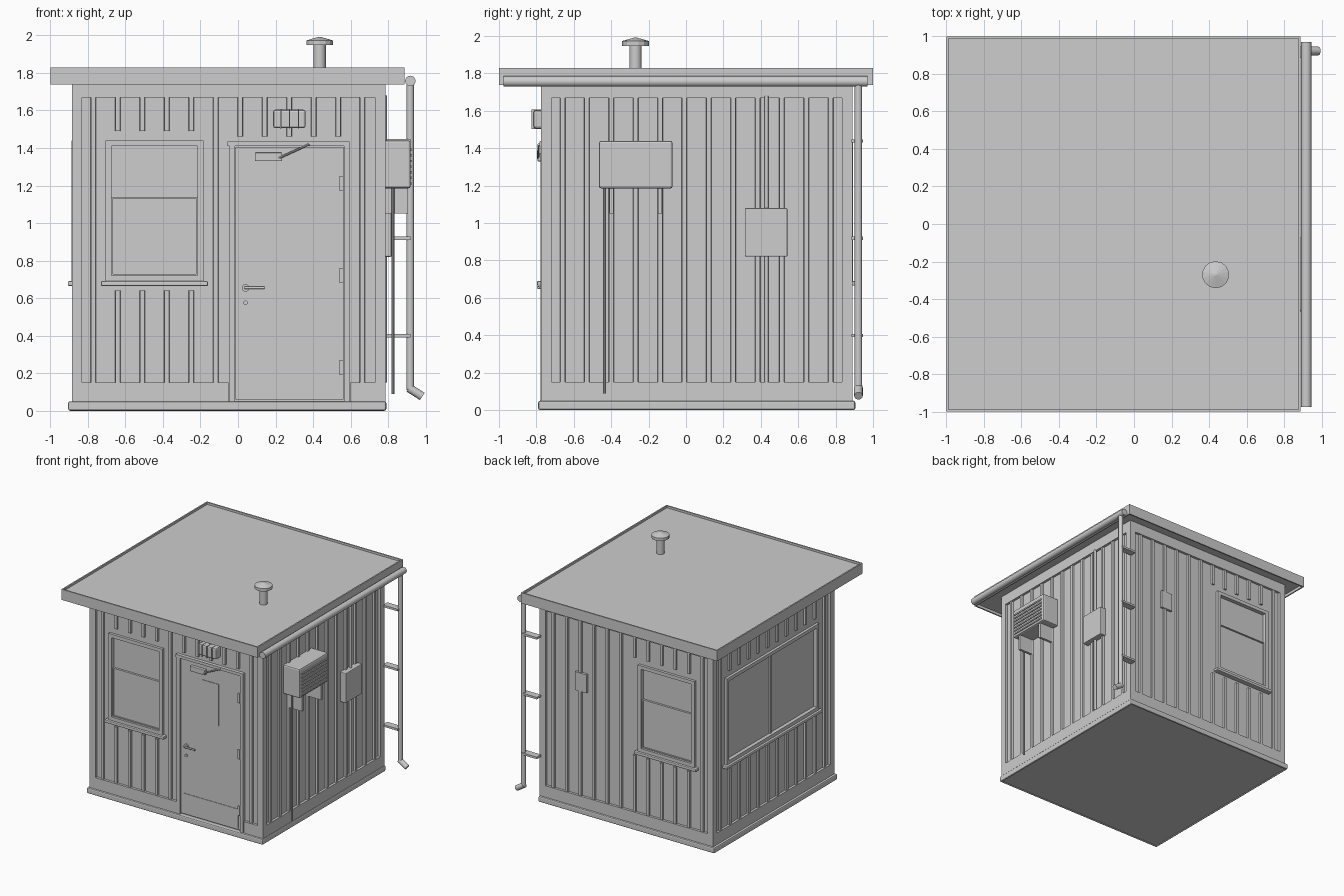
import bpy, bmesh, math
from mathutils import Vector, Matrix

if "Cube" in bpy.data.objects:
    bpy.data.objects.remove(bpy.data.objects["Cube"])

grey = bpy.data.materials.new("plain grey")
grey.diffuse_color = (0.61, 0.61, 0.61, 1)
grey.use_nodes = True
grey.node_tree.nodes["Principled BSDF"].inputs["Base Color"].default_value = grey.diffuse_color

X0, X1, Y0, Y1 = -0.885, 0.785, -0.775, 0.89   # outer wall planes
REC = 0.021                                    # cladding recess


def place(face, u, z, d):
    """Wall coordinates (along, height, outward) to world."""
    return Vector({"front": (u, Y0 - d, z), "back": (u, Y1 + d, z),
                   "right": (X1 + d, u, z), "left": (X0 - d, u, z)}[face])


def finish(name, bm, bevel=0, smooth=False):
    bmesh.ops.recalc_face_normals(bm, faces=bm.faces)
    me = bpy.data.meshes.new(name)
    bm.to_mesh(me)
    bm.free()
    me.materials.append(grey)
    ob = bpy.data.objects.new(name, me)
    bpy.context.collection.objects.link(ob)
    if bevel:
        m = ob.modifiers.new("bevel", "BEVEL")
        m.width, m.segments = bevel, 2
    if smooth:
        bpy.ops.object.select_all(action="DESELECT")
        bpy.context.view_layer.objects.active = ob
        ob.select_set(True)
        bpy.ops.object.shade_smooth_by_angle(angle=math.radians(35))
    return ob


def add_box(bm, a, b):
    a, b = Vector(a), Vector(b)
    s = Vector([abs(v) for v in b - a])
    bmesh.ops.create_cube(bm, size=1, matrix=Matrix.Translation((a + b) / 2) @ Matrix.Diagonal((*s, 1)))


def boxes(name, items, face=None, bevel=0):
    """items: (u0, u1, z0, z1, d0, d1) on a wall, or (x0, x1, y0, y1, z0, z1)."""
    bm = bmesh.new()
    for p0, p1, q0, q1, r0, r1 in items:
        if face:
            add_box(bm, place(face, p0, q0, r0), place(face, p1, q1, r1))
        else:
            add_box(bm, (p0, q0, r0), (p1, q1, r1))
    return finish(name, bm, bevel)


def rods(name, segs, seg=16, smooth=True):
    """segs: (start, end, radius, end radius)."""
    bm = bmesh.new()
    for a, b, r, r2 in segs:
        a, b = Vector(a), Vector(b)
        rot = (b - a).to_track_quat("Z", "Y").to_matrix().to_4x4()
        bmesh.ops.create_cone(bm, cap_ends=True, segments=seg, radius1=r, radius2=r2,
                              depth=(b - a).length, matrix=Matrix.Translation((a + b) / 2) @ rot)
    return finish(name, bm, 0, smooth)


def ribs(name, face, spans):
    """Trapezoid cladding ribs; spans: (u, z0, z1)."""
    bm = bmesh.new()
    for u, z0, z1 in spans:
        rings = [[bm.verts.new(place(face, u + du, z, d)) for du, d in
                  ((-0.015, -REC - 0.002), (-0.012, -0.006), (0.012, -0.006), (0.015, -REC - 0.002))]
                 for z in (z0, z1)]
        bm.faces.new(rings[0])
        bm.faces.new(rings[1])
        for i in range(4):
            j = (i + 1) % 4
            bm.faces.new((rings[0][i], rings[0][j], rings[1][j], rings[1][i]))
    finish(name, bm)


def ring(u0, u1, z0, z1, w, d0, d1):
    """Rectangular frame made of four bars."""
    return [(u0, u1, z1 - w, z1, d0, d1), (u0, u1, z0, z0 + w, d0, d1),
            (u0, u0 + w, z0 + w, z1 - w, d0, d1), (u1 - w, u1, z0 + w, z1 - w, d0, d1)]


# Floor slab with a slightly inset underside, then cladding core with window recesses
base = bmesh.new()
add_box(base, (-0.905, -0.79, 0), (0.79, 0.905, 0.05))
bmesh.ops.bevel(base, geom=base.edges[:], offset=0.01, segments=2, profile=0.5, affect="EDGES")
under = min(base.faces, key=lambda f: f.calc_center_median().z)
bmesh.ops.inset_region(base, faces=[under], thickness=0.004)
bmesh.ops.inset_region(base, faces=[under], thickness=0.0005, depth=-0.008)
finish("base_slab", base)
core = boxes("wall_panels", [(X0 + REC, X1 - REC, Y0 + REC, Y1 - REC, 0.045, 1.78)])
WINDOWS = {"front": (-0.705, -0.185), "back": (-0.705, -0.16), "left": (-0.565, 0.705)}
WZ0, WZ1 = 0.69, 1.44
cut = bmesh.new()
for face, (u0, u1) in WINDOWS.items():
    add_box(cut, place(face, u0 + 0.02, WZ0 + 0.02, -0.05), place(face, u1 - 0.02, WZ1 - 0.02, 0.05))
cutter = finish("window_cutter", cut)
m = core.modifiers.new("openings", "BOOLEAN")
m.operation, m.object, m.solver = "DIFFERENCE", cutter, "EXACT"
bpy.context.view_layer.objects.active = core
bpy.ops.object.modifier_apply(modifier=m.name)
bpy.data.objects.remove(cutter)

# Corner posts and the horizontal bands at top and bottom
P = 0.055
boxes("corner_posts", [(x, x + P, y, y + P, 0.05, 1.765)
                       for x in (X0, X1 - P) for y in (Y0, Y1 - P)])
for face in ("front", "back", "left", "right"):
    a, b = (X0 + P, X1 - P) if face in ("front", "back") else (Y0 + P, Y1 - P)
    bands = [(a, b, 1.67, 1.765, -0.03, 0)]
    if face == "front":
        bands += [(a, -0.05, 0.05, 0.15, -0.03, 0), (0.6, b, 0.05, 0.15, -0.03, 0)]
    else:
        bands += [(a, b, 0.05, 0.15, -0.03, 0)]
    boxes(face + "_bands", bands, face)

    # Ribs, interrupted around openings
    spans = []
    for i in range(12):
        u = (-0.77 if face in ("front", "back") else -0.66) + 0.1303 * i
        if u > b - 0.02:
            continue
        w0, w1 = WINDOWS.get(face, (9, 9))
        if w0 - 0.045 < u < w1 + 0.045:
            spans += [(u, 0.15, 0.64), (u, 1.49, 1.67)]
        elif face == "front" and -0.06 < u < 0.6:
            spans += [(u, 1.46, 1.67)]
        else:
            spans += [(u, 0.15, 1.67)]
    ribs(face + "_ribs", face, spans)

# Windows: trim, sashes and sill
for face, (u0, u1) in WINDOWS.items():
    boxes(face + "_window_trim", ring(u0, u1, WZ0, WZ1, 0.03, -0.05, 0.002), face)
    a, b, mid = u0 + 0.03, u1 - 0.03, (u0 + u1) / 2
    if face == "left":
        sash = [(mid - 0.008, mid + 0.008, 0.72, 1.41, -0.05, -0.018)]
        panes = [(a, b, 0.72, 1.41, -0.055, -0.03)]
    else:
        sash = ring(a, b, 0.72, 1.14, 0.008, -0.05, -0.016)
        panes = [(a, b, 1.13, 1.41, -0.055, -0.034), (a, b, 0.72, 1.13, -0.055, -0.024)]
    boxes(face + "_window_sash", sash, face)
    boxes(face + "_window_panes", panes, face)
    boxes(face + "_window_sill", [(u0 - 0.025, u1 + 0.025, 0.665, 0.69, -0.03, 0.022)], face, 0.006)

# Door with frame, vision plate, kick plate, hinges and hardware
boxes("door_frame", [(-0.055, 0.595, 1.41, 1.435, -0.03, 0.008),
                     (-0.045, -0.015, 0.05, 1.41, -0.03, 0.004),
                     (0.565, 0.595, 0.05, 1.41, -0.03, 0.004)], "front")
boxes("door_leaf", [(-0.012, 0.562, 0.06, 1.405, -0.03, -0.008)], "front")
boxes("door_vision_plate", [(0.195, 0.355, 0.915, 1.275, -0.012, -0.003)], "front")
boxes("door_kick_plate", [(0.01, 0.54, 0.07, 0.24, -0.012, -0.004)], "front")
boxes("door_hinges", [(0.54, 0.562, z, z + 0.08, -0.01, 0.004) for z in (0.19, 0.68, 1.17)], "front")
boxes("door_closer", [(0.09, 0.235, 1.33, 1.375, -0.01, 0.018)], "front", 0.004)
rods("door_closer_arm", [(place("front", 0.215, 1.345, 0.016), place("front", 0.38, 1.42, 0.013), 0.006, 0.006)], 8)
rods("door_handle", [(place("front", 0.04, 0.655, -0.01), place("front", 0.04, 0.655, 0.002), 0.02, 0.02),
                     (place("front", 0.04, 0.655, 0), place("front", 0.04, 0.655, 0.018), 0.008, 0.008),
                     (place("front", 0.035, 0.655, 0.016), place("front", 0.14, 0.655, 0.016), 0.007, 0.007),
                     (place("front", 0.04, 0.575, -0.01), place("front", 0.04, 0.575, 0.002), 0.012, 0.012)])

# Caged lamp over the door
boxes("lamp_body", [(0.187, 0.36, 1.506, 1.604, -0.03, 0.04)], "front", 0.012)
boxes("lamp_cage", [(u, u + 0.006, 1.503, 1.607, 0, 0.05) for u in (0.225, 0.272, 0.319)], "front")

# Roof deck sunk behind a fascia lip
R = 0.888
boxes("roof_slab", [(-0.99, R - 0.005, -0.99, 0.99, 1.762, 1.812)])
boxes("roof_fascia", [(-1, R, -1, -0.988, 1.738, 1.83), (-1, R, 0.988, 1, 1.738, 1.83),
                      (-1, -0.988, -0.988, 0.988, 1.738, 1.83), (R - 0.012, R, -0.988, 0.988, 1.738, 1.83)])

# Roof vent
c = lambda z: (0.435, -0.27, z)
rods("roof_vent_pipe", [(c(1.80), c(1.96), 0.033, 0.033)], 16)
rods("roof_vent_cap", [(c(1.948), c(1.973), 0.072, 0.072), (c(1.973), c(1.992), 0.072, 0.006)], 14, False)

# Gutter, downpipe with kicked outlet, wall brackets
G = 0.918
rods("gutter", [((G, -0.975, 1.757), (G, 0.97, 1.757), 0.028, 0.028)])
rods("downpipe", [((G, 0.922, 0.11), (G, 0.922, 1.767), 0.02, 0.02),
                  ((G - 0.008, 0.922, 0.122), (0.982, 0.922, 0.076), 0.023, 0.023)])
boxes("downpipe_brackets", [(0.775, G, 0.885, 0.945, z, z + 0.018) for z in (0.39, 0.91, 1.43)])

# Air conditioner with louvres, support brackets and drain pipe
boxes("air_conditioner", [(-0.465, -0.072, 1.185, 1.44, -0.03, 0.135)], "right", 0.012)
boxes("air_conditioner_louvres", [(-0.445, -0.093, z, z + 0.012, 0.13, 0.143)
                                  for z in [1.205 + 0.03 * i for i in range(7)]], "right")
boxes("air_conditioner_brackets", [(u, u + 0.022, 1.05, 1.19, -0.03, 0.12) for u in (-0.41, -0.15)], "right")
rods("drain_pipe", [((0.825, -0.435, 0.09), (0.825, -0.435, 1.19), 0.008, 0.008)], 10)

# Electrical box and conduit
boxes("electrical_box", [(0.315, 0.542, 0.82, 1.08, -0.03, 0.033)], "right", 0.006)
rods("conduit", [((0.782, 0.43, 0.15), (0.782, 0.43, 1.68), 0.011, 0.011)], 12)

# Small cover plate on the rear wall
boxes("rear_cover_plate", [(0.335, 0.445, 1.06, 1.22, -0.03, 0.0)], "back")
